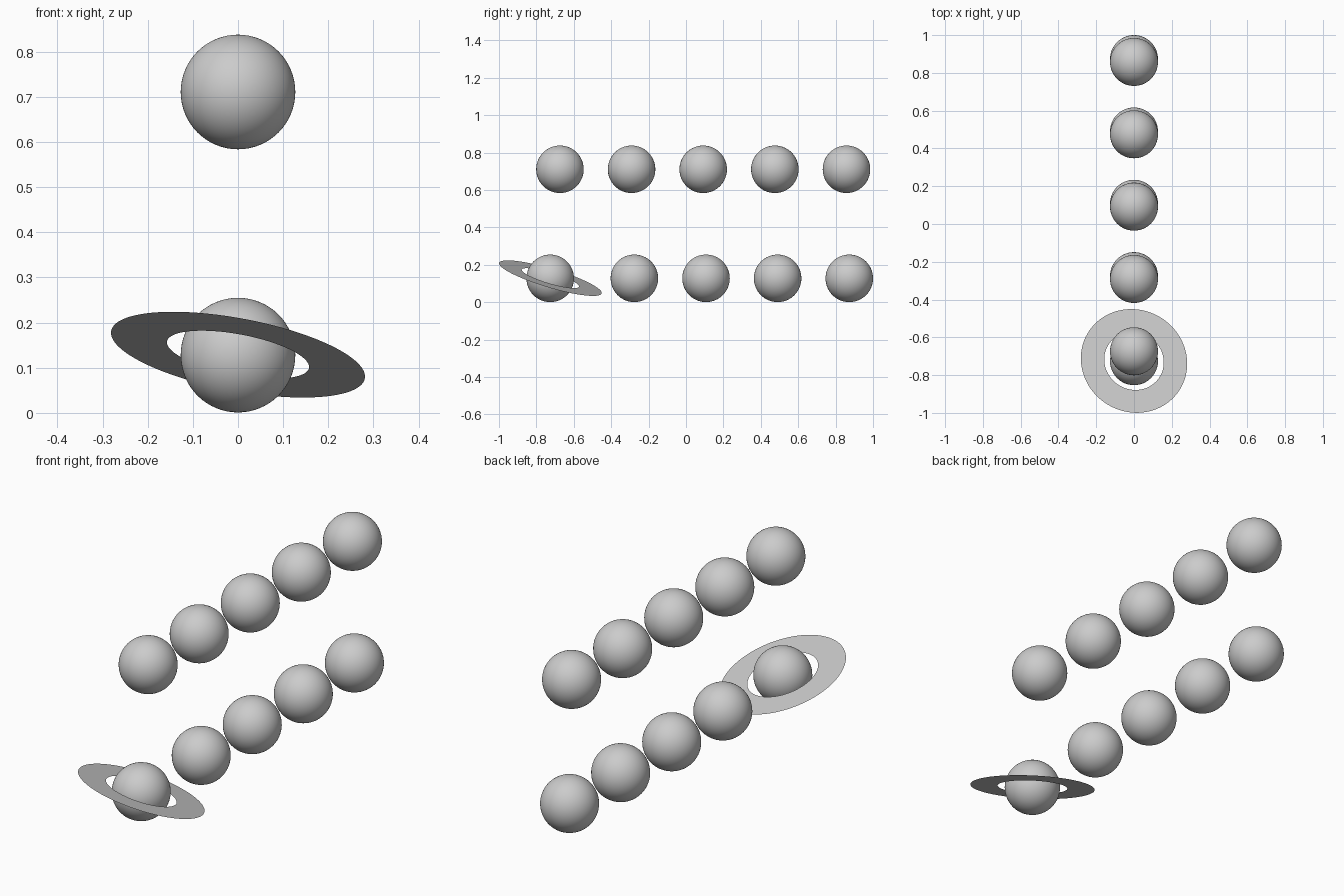
import bpy, bmesh
from math import cos, sin, pi
from mathutils import Vector

if "Cube" in bpy.data.objects:
    bpy.data.objects.remove(bpy.data.objects["Cube"])

R = 0.127
STEP = 0.383


def ball(name, y, z):
    bpy.ops.mesh.primitive_uv_sphere_add(segments=64, ring_count=32, radius=R, location=(0, y, z))
    ob = bpy.context.object
    ob.name = name
    bpy.ops.object.shade_smooth()
    return ob


# Upper row of five balls
for i in range(5):
    ball(f"upper_ball_{i + 1}", -0.674 + STEP * i, 0.711)

# Lower row of four balls
for i in range(4):
    ball(f"lower_ball_{i + 1}", -0.276 + STEP * i, 0.128)

# Ringed planet at the front of the lower row
ball("ringed_planet", -0.726, 0.128)

# Thin flat ring, tilted
bm = bmesh.new()
n = 96
loops = [[bm.verts.new((r * cos(2 * pi * i / n), r * sin(2 * pi * i / n), 0)) for i in range(n)]
         for r in (0.160, 0.286)]
inner, outer = loops
for i in range(n):
    j = (i + 1) % n
    bm.faces.new((inner[i], outer[i], outer[j], inner[j]))
mesh = bpy.data.meshes.new("planet_ring")
bm.to_mesh(mesh)
bm.free()
ring = bpy.data.objects.new("planet_ring", mesh)
bpy.context.collection.objects.link(ring)
ring.location = (0, -0.725, 0.129)
ring.rotation_mode = 'QUATERNION'
ring.rotation_quaternion = Vector((0, 0, 1)).rotation_difference(Vector((0.177, 0.281, 0.943)))
